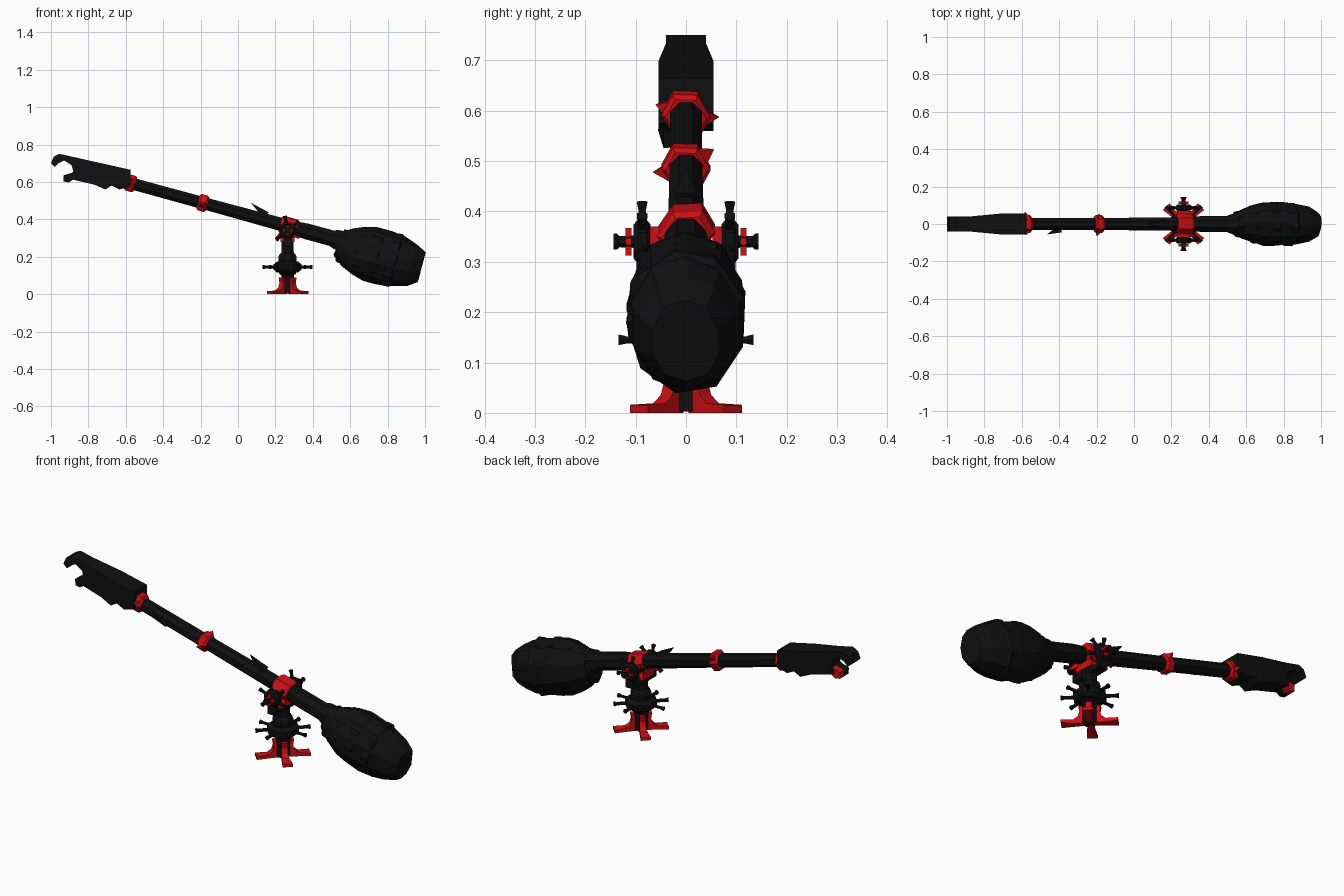
import bpy, bmesh, random
from math import radians, cos, sin, pi
from mathutils import Matrix, Vector

random.seed(4)
if "Cube" in bpy.data.objects:
    bpy.data.objects.remove(bpy.data.objects["Cube"], do_unlink=True)


def material(name, rgb):
    m = bpy.data.materials.new(name)
    m.use_nodes = True
    m.diffuse_color = (*rgb, 1)
    m.node_tree.nodes["Principled BSDF"].inputs["Base Color"].default_value = (*rgb, 1)
    return m


BLACK = material("charcoal black", (0.005, 0.005, 0.005))
RED = material("bright red", (0.6, 0.005, 0.007))

T, R = Matrix.Translation, Matrix.Rotation
ARM = T((0.27, 0, 0.362)) @ R(radians(15.3), 4, "Y")   # beam frame, x runs to the weight
POST = T((0.265, 0, 0))
UP = R(-pi / 2, 4, "Y")                                # turns x into z
SIDE = R(pi / 2, 4, "Z")                               # turns x into y


def finish(bm, name, mat, matrix):
    bmesh.ops.recalc_face_normals(bm, faces=bm.faces)
    bm.transform(matrix)
    mesh = bpy.data.meshes.new(name)
    bm.to_mesh(mesh)
    bm.free()
    mesh.materials.append(mat)
    ob = bpy.data.objects.new(name, mesh)
    bpy.context.collection.objects.link(ob)
    return ob


def lathe(name, profile, sides, mat, matrix, sy=1, sz=1, jitter=0):
    """Closed faceted body around the local x axis from (x, radius) pairs."""
    bm = bmesh.new()
    rings = []
    for x, r in profile:
        ring = []
        for i in range(sides):
            a = 2 * pi * (i + 0.5) / sides
            k = r * (1 + random.uniform(-jitter, jitter))
            ring.append(bm.verts.new((x + random.uniform(-jitter, jitter) * 0.1,
                                      k * sy * cos(a), k * sz * sin(a))))
        rings.append(ring)
    for a, b in zip(rings, rings[1:]):
        for i in range(sides):
            j = (i + 1) % sides
            bm.faces.new((a[i], a[j], b[j], b[i]))
    bm.faces.new(rings[0])
    bm.faces.new(rings[-1])
    return finish(bm, name, mat, matrix)


def plate(name, outline, mat, matrix, width, cuts=()):
    """Extrude an (x, z) outline along y; width(x) gives the half thickness."""
    bm = bmesh.new()
    face = bm.faces.new([bm.verts.new((x, -1, z)) for x, z in outline])
    out = bmesh.ops.extrude_face_region(bm, geom=[face])
    for v in out["geom"]:
        if isinstance(v, bmesh.types.BMVert):
            v.co.y = 1
    for c in cuts:
        bmesh.ops.bisect_plane(bm, geom=bm.verts[:] + bm.edges[:] + bm.faces[:],
                               plane_co=(c, 0, 0), plane_no=(1, 0, 0))
    for v in bm.verts:
        v.co.y *= width(v.co.x)
    return finish(bm, name, mat, matrix)


def box(name, centre, size, mat, matrix=Matrix()):
    bm = bmesh.new()
    bmesh.ops.create_cube(bm, size=1)
    bmesh.ops.scale(bm, vec=size, verts=bm.verts)
    return finish(bm, name, mat, matrix @ T(centre))


def spike(name, start, end, r1, r2, mat, matrix=Matrix(), sides=4):
    start, end = Vector(start), Vector(end)
    d = end - start
    turn = d.to_track_quat("X", "Z").to_matrix().to_4x4()
    return lathe(name, [(0, r1), (d.length, r2)], sides, mat, matrix @ T(start) @ turn)


# Throwing beam and its sleeve near the weight
lathe("beam", [(-0.90, 0.034), (-0.45, 0.035), (0.05, 0.039), (0.32, 0.040)], 8, BLACK, ARM)
lathe("weight_sleeve", [(0.05, 0.041), (0.10, 0.046), (0.24, 0.046), (0.26, 0.056), (0.31, 0.06)],
      8, BLACK, ARM)

# Rock-like counterweight with overlapping armour bands
WEIGHT = ARM @ T((0, 0, -0.025))
lathe("counterweight", [(0.275, 0.065), (0.335, 0.10), (0.40, 0.128), (0.46, 0.143), (0.54, 0.145),
                        (0.62, 0.135), (0.69, 0.115), (0.742, 0.082)], 10, BLACK, WEIGHT, 0.83, 1.02, 0.04)
for x, r in ((0.29, 0.092), (0.37, 0.128), (0.45, 0.148), (0.55, 0.147)):
    lathe("weight_band", [(x, r * 0.94), (x + 0.012, r), (x + 0.05, r * 1.02), (x + 0.062, r * 0.94)],
          9, BLACK, WEIGHT, 0.80, 1, 0.025)

# Red clamps with side thorns
for u, tips in ((-0.875, ((-0.06, 0.018), (0.065, -0.008))), (-0.475, ((-0.065, -0.012), (0.055, 0.035)))):
    lathe("beam_clamp", [(u - 0.026, 0.043), (u - 0.016, 0.052), (u + 0.016, 0.052), (u + 0.026, 0.043)],
          6, RED, ARM @ R(pi / 6, 4, "X"), 0.92, 1)
    for y, z in tips:
        spike("clamp_thorn", (u, y * 0.5, z * 0.6), (u - 0.008, y, z), 0.024, 0.001, RED, ARM)

# Black thorns on the beam
spike("top_thorn", (-0.13, 0, 0.025), (-0.225, 0, 0.068), 0.03, 0.001, BLACK, ARM)
spike("side_thorn", (-0.69, -0.028, 0), (-0.76, -0.055, 0), 0.025, 0.001, BLACK, ARM)

# Hooked beam head, narrower toward the tip
HEAD = [(-.575, .665), (-.955, .75), (-.985, .735), (-1, .70), (-.98, .68), (-.96, .70), (-.93, .715),
        (-.89, .69), (-.88, .655), (-.90, .64), (-.895, .615), (-.767, .585), (-.71, .56),
        (-.676, .58), (-.634, .56), (-.575, .575)]


def head_width(x):
    return 0.04 + 0.015 * min(1, max(0, (x + 0.88) / 0.16))


plate("hook_head", HEAD, BLACK, Matrix(), head_width, (-0.88, -0.72))
JAW = [(-.885, .65), (-.933, .635), (-.932, .602), (-.905, .597), (-.87, .62)]
for y, mat, name in ((-0.019, BLACK, "jaw_front"), (0.019, RED, "jaw_back")):
    plate(name, JAW, mat, T((0, y, 0)), lambda x: 0.018)

# Post with drum
lathe("post", [(0.003, 0.036), (0.10, 0.036), (0.11, 0.05), (0.20, 0.053), (0.215, 0.045), (0.22, 0.036),
               (0.30, 0.034)], 8, BLACK, POST @ UP)

# Splayed red feet that climb the post
FOOT = [(0.02, 0), (0.132, 0), (0.132, 0.016), (0.075, 0.019), (0.055, 0.035), (0.047, 0.06),
        (0.052, 0.09), (0.02, 0.09)]
for i in range(4):
    plate("foot", FOOT, RED, POST @ R(pi / 4 + i * pi / 2, 4, "Z"),
          lambda x: 0.013 + 0.12 * max(0, x - 0.03), (0.075,))


def spiked_wheel(name, matrix, radius, thick, reach, count, phase, bar):
    """Disc around local x with radial bars that flare at the tip."""
    h = thick / 2
    lathe(name, [(-h, radius * 0.75), (-h * 0.5, radius), (h * 0.5, radius), (h, radius * 0.75)],
          8, BLACK, matrix)
    for i in range(count):
        a = phase + 2 * pi * i / count
        d = Vector((0, cos(a), sin(a)))
        spike(name + "_spoke", d * radius * 0.7, d * (reach - 0.012), bar, bar * 0.9, BLACK, matrix, 6)
        spike(name + "_knob", d * (reach - 0.014), d * reach, bar, bar * 1.35, BLACK, matrix, 6)


# Crank wheel lying around the post
spiked_wheel("crank_wheel", POST @ T((0, 0, 0.145)) @ UP, 0.08, 0.06, 0.134, 8, 0, 0.009)

# Red cradle under and over the beam
lathe("pivot_band", [(-0.045, 0.05), (-0.032, 0.06), (0.032, 0.06), (0.045, 0.05)], 6, RED,
      ARM @ R(pi / 6, 4, "X"), 1, 0.86)
box("cradle_block", (0, 0, 0.30), (0.075, 0.11, 0.04), RED, POST)
for s in (-1, 1):
    box("cradle_cheek", (0, s * 0.062, 0.335), (0.07, 0.018, 0.07), RED, POST)
    for t in (-1, 1):
        spike("cradle_claw", (t * 0.03, s * 0.05, 0.32), (t * 0.06, s * 0.075, 0.30), 0.016, 0.006, RED, POST)
    # Fork, side wheel, axle end and small red handle cross
    box("fork_arm", (0, s * 0.086, 0.315), (0.045, 0.024, 0.12), BLACK, POST)
    hub = POST @ T((0, s * 0.087, 0.34)) @ SIDE
    spiked_wheel("side_wheel", hub, 0.048, 0.034, 0.08, 6, radians(20), 0.009)
    axle = [(0.0, 0.014), (0.045, 0.012), (0.05, 0.017), (0.057, 0.017)]
    lathe("axle_end", [(s * x, r) for x, r in axle], 8, BLACK, hub)
    for size in ((0.012, 0.055, 0.014), (0.012, 0.014, 0.055)):
        box("handle_cross", (s * 0.027, 0, 0), size, RED, hub)
box("fork_base", (0, 0, 0.265), (0.05, 0.19, 0.022), BLACK, POST)
